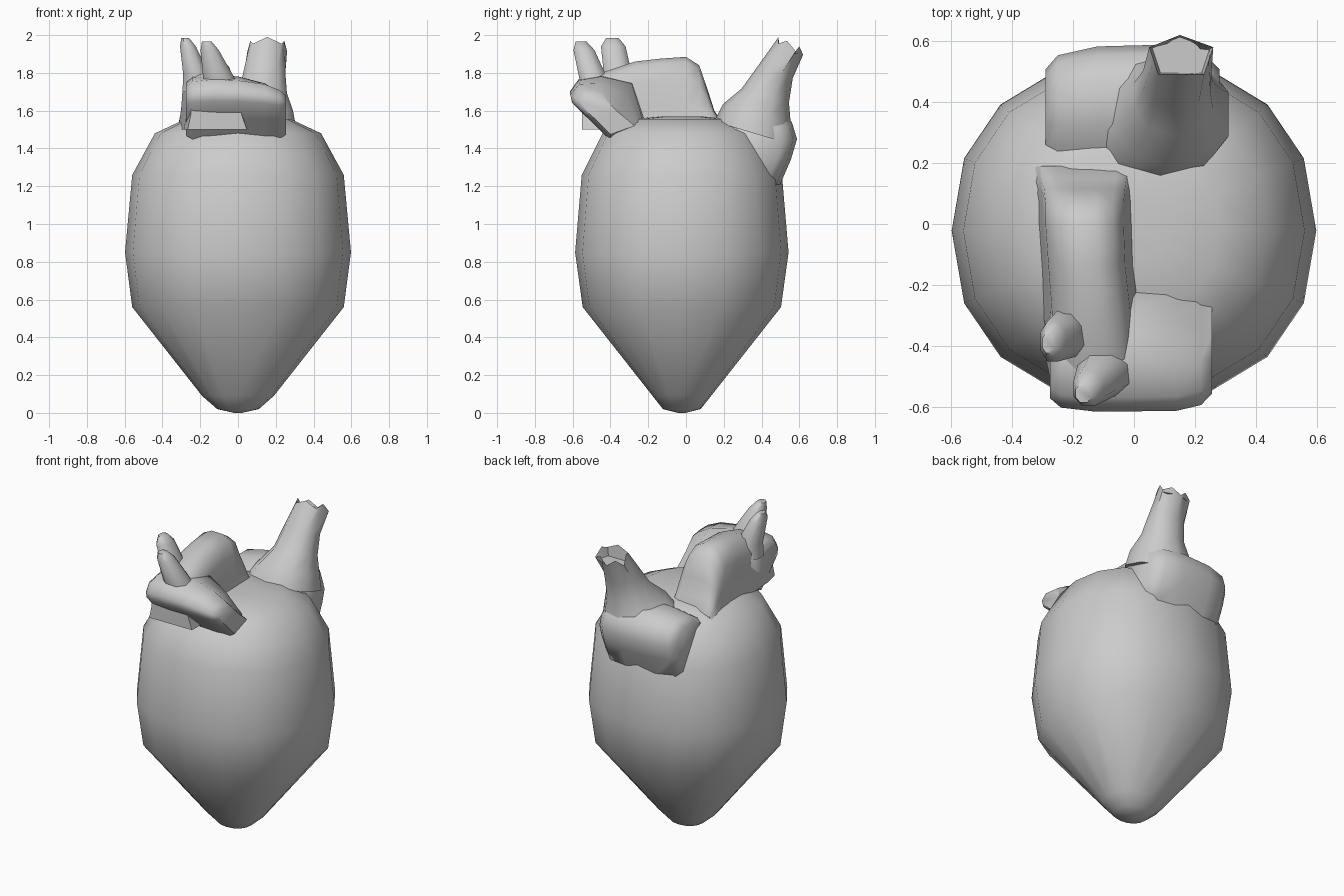
import bpy, bmesh
from math import cos, sin, pi, radians, copysign


def loft(name, rings, angle=55):
    """Skin a list of equal-sized closed rings, cap both ends, smooth."""
    bm = bmesh.new()
    vs = [[bm.verts.new(p) for p in r] for r in rings]
    n = len(vs[0])
    for a, b in zip(vs, vs[1:]):
        for i in range(n):
            j = (i + 1) % n
            bm.faces.new((a[i], a[j], b[j], b[i]))
    bm.faces.new(vs[0][::-1])
    bm.faces.new(vs[-1])
    bmesh.ops.recalc_face_normals(bm, faces=bm.faces)
    me = bpy.data.meshes.new(name)
    bm.to_mesh(me)
    bm.free()
    ob = bpy.data.objects.new(name, me)
    bpy.context.collection.objects.link(ob)
    bpy.ops.object.select_all(action='DESELECT')
    bpy.context.view_layer.objects.active = ob
    ob.select_set(True)
    bpy.ops.object.shade_smooth_by_angle(angle=radians(angle))
    return ob


def ellipse(n, cx, cy, z, rx, ry, power=1.0, phase=0.0, tilt=0.0):
    pts = []
    for i in range(n):
        a = 2 * pi * i / n + phase
        c, s = cos(a), sin(a)
        c = copysign(abs(c) ** power, c)
        s = copysign(abs(s) ** power, s)
        pts.append((cx + rx * c, cy + ry * s, z + tilt * ry * s))
    return pts


# Main heart body: 16-sided, slightly squarish rings
body = [(0.0, 0.02, 0.02), (0.02, 0.11, 0.10), (0.09, 0.19, 0.155),
        (0.56, 0.56, 0.525), (0.85, 0.598, 0.565), (1.26, 0.56, 0.53),
        (1.48, 0.44, 0.42), (1.555, 0.28, 0.27), (1.57, 0.10, 0.10)]
loft("heart_body", [ellipse(16, 0, -0.022, z, rx, ry, 0.9) for z, rx, ry in body], 60)

# Arch running front to back: (y, x min, x max, top z)
arch = [(0.19, -0.31, 0.0, 1.54), (0.15, -0.31, -0.01, 1.60), (0.115, -0.305, -0.015, 1.71),
        (0.07, -0.30, -0.02, 1.84), (0.0, -0.30, -0.02, 1.885), (-0.14, -0.29, -0.015, 1.875),
        (-0.27, -0.28, 0.0, 1.86), (-0.45, -0.27, 0.02, 1.80), (-0.55, -0.25, 0.02, 1.76)]
tunnel = [(-1.12, 0.0), (-1, 0.3), (-0.93, 0.7), (-0.65, 0.93), (-0.25, 1.0),
          (0.25, 1.0), (0.65, 0.93), (0.9, 0.7), (1.0, 0.3), (1.2, 0.0)]
rings = []
for y, x0, x1, top in arch:
    cx, hw, base = (x0 + x1) / 2, (x1 - x0) / 2, 1.50
    rings.append([(cx + u * hw, y, base + v * (top - base)) for u, v in tunnel])
loft("arch_vessel", rings)

# Front crossbar, overhanging the front of the body
left = [(-0.40, 1.44), (-0.52, 1.56), (-0.605, 1.65), (-0.615, 1.70),
        (-0.57, 1.765), (-0.45, 1.79), (-0.28, 1.76), (-0.20, 1.50)]
right = [(-0.40, 1.44), (-0.51, 1.55), (-0.60, 1.63), (-0.61, 1.67),
         (-0.56, 1.715), (-0.45, 1.70), (-0.35, 1.60), (-0.23, 1.50)]
rings = []
for x, t, s in [(-0.275, 0, 0.8), (-0.24, 0, 0.94), (-0.13, 0, 1), (0.0, 0.1, 1),
                (0.14, 0.5, 1), (0.22, 0.9, 0.92), (0.255, 1, 0.75)]:
    ring = []
    for (ya, za), (yb, zb) in zip(left, right):
        y, z = ya + (yb - ya) * t, za + (zb - za) * t
        ring.append((x, -0.40 + (y + 0.40) * s, 1.58 + (z - 1.58) * s))
    rings.append(ring)
loft("front_vessel", rings)

# Rear chamber: rounded block across the back
section = [(0.22, 1.53), (0.33, 1.60), (0.48, 1.60), (0.56, 1.54),
           (0.588, 1.45), (0.555, 1.34), (0.49, 1.19), (0.25, 1.20)]
rings = []
for x, s in [(-0.29, 0.72), (-0.25, 0.88), (-0.12, 0.98), (0.09, 1.0), (0.22, 0.93), (0.28, 0.72)]:
    rings.append([(x, 0.30 + (y - 0.30) * s, 1.38 + (z - 1.38) * s) for y, z in section])
loft("rear_chamber", rings)

# Rear tube rising from the chamber, open five-sided end
tube = [ellipse(10, cx, cy, z, rx, ry, 0.9, pi / 2, -0.3) for cx, cy, z, rx, ry in [
    (0.08, 0.36, 1.48, 0.24, 0.21), (0.11, 0.375, 1.58, 0.19, 0.18),
    (0.13, 0.42, 1.68, 0.135, 0.125), (0.14, 0.47, 1.80, 0.115, 0.095)]]
corners = [(0.15, 0.62), (0.05, 0.58), (0.08, 0.49), (0.23, 0.49), (0.26, 0.58)]
rim = []
for i, (x, y) in enumerate(corners):
    x2, y2 = corners[(i + 1) % 5]
    for px, py, jag in ((x, y, -0.02), ((x + x2) / 2, (y + y2) / 2, 0.015)):
        rim.append((px, py, 1.975 - 0.45 * (py - 0.49) + jag))
tube.append(rim)
tube.append([(0.15 + (x - 0.15) * 0.9, 0.55 + (y - 0.55) * 0.9, 1.90) for x, y, z in rim])
loft("rear_tube", tube)

# Two small horn-shaped branches on the arch
for name, path in (
    ("branch_left", [(-0.215, -0.36, 1.70, 0.085, 0.085), (-0.22, -0.36, 1.79, 0.075, 0.08),
                     (-0.265, -0.385, 1.94, 0.045, 0.07), (-0.28, -0.39, 1.985, 0.022, 0.035)]),
    ("branch_right", [(-0.09, -0.47, 1.68, 0.10, 0.09), (-0.10, -0.49, 1.77, 0.09, 0.08),
                      (-0.15, -0.54, 1.92, 0.052, 0.06), (-0.165, -0.555, 1.965, 0.028, 0.032)])):
    loft(name, [ellipse(8, *p, 0.9, pi / 8) for p in path])
